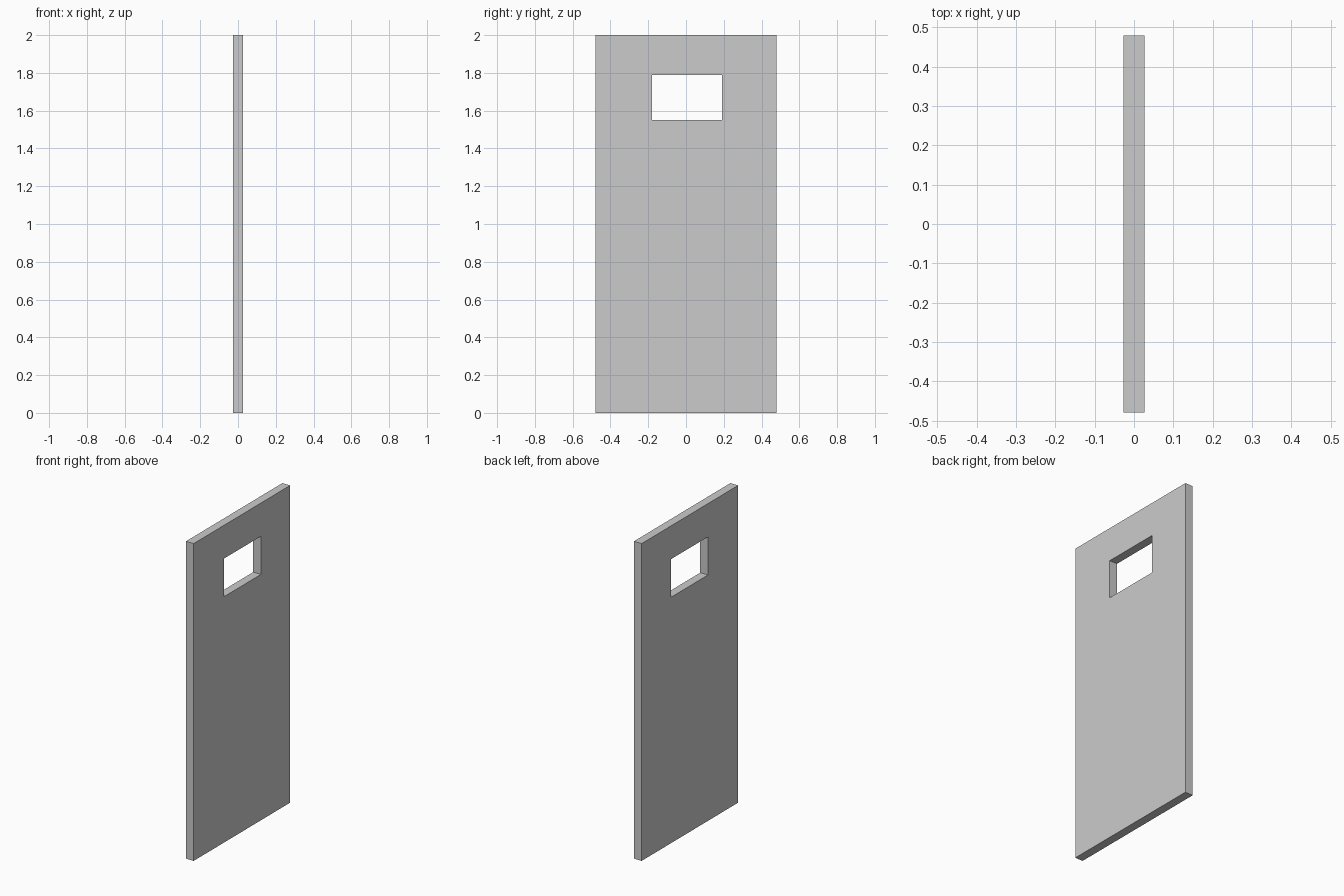
import bpy, bmesh

if "Cube" in bpy.data.objects:
    bpy.data.objects.remove(bpy.data.objects["Cube"])

T = 0.027                                     # half thickness
OUTER = (-0.48, 0.48, 0.0, 2.0)               # y0, y1, z0, z1
WINDOW = (-0.18, 0.19, 1.55, 1.79)


def ring(bm, x, rect):
    y0, y1, z0, z1 = rect
    return [bm.verts.new((x, y, z)) for y, z in ((y0, z0), (y1, z0), (y1, z1), (y0, z1))]


def bridge(bm, a, b):
    for i in range(4):
        j = (i + 1) % 4
        bm.faces.new((a[i], a[j], b[j], b[i]))


# Door slab with a rectangular window opening
bm = bmesh.new()
rings = [ring(bm, T, OUTER), ring(bm, T, WINDOW), ring(bm, -T, WINDOW), ring(bm, -T, OUTER)]
for i in range(4):
    bridge(bm, rings[i], rings[(i + 1) % 4])
bmesh.ops.recalc_face_normals(bm, faces=bm.faces)

mesh = bpy.data.meshes.new("door_panel")
bm.to_mesh(mesh)
bm.free()
bpy.context.collection.objects.link(bpy.data.objects.new("door_panel", mesh))
